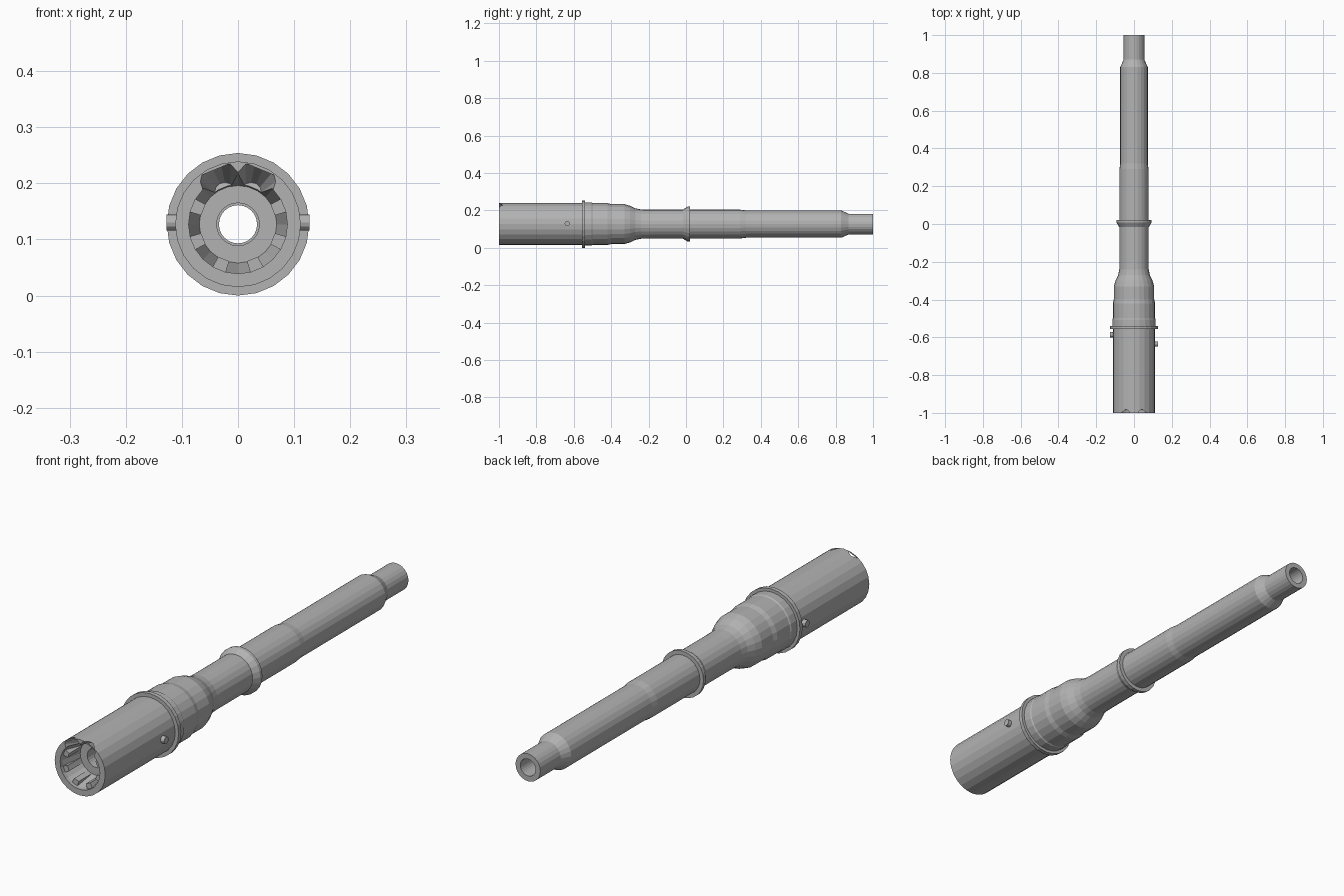
import bpy, bmesh, math
from mathutils import Matrix, Vector

if "Cube" in bpy.data.objects:
    bpy.data.objects.remove(bpy.data.objects["Cube"])

AXIS_Z = 0.127
SIDES = 24
BORE = 0.038

steel = bpy.data.materials.new("grey steel")
steel.use_nodes = True
colour = (0.45, 0.45, 0.45, 1)
steel.diffuse_color = colour
steel.node_tree.nodes["Principled BSDF"].inputs["Base Color"].default_value = colour


def finish(name, bm):
    bmesh.ops.recalc_face_normals(bm, faces=bm.faces)
    mesh = bpy.data.meshes.new(name)
    bm.to_mesh(mesh)
    bm.free()
    mesh.materials.append(steel)
    obj = bpy.data.objects.new(name, mesh)
    bpy.context.collection.objects.link(obj)
    return obj


def lathe(name, profile):
    """Closed (y, radius) loop turned about the long axis."""
    bm = bmesh.new()
    rings = []
    for i in range(SIDES):
        a = math.tau * i / SIDES
        rings.append([bm.verts.new((r * math.sin(a), y, AXIS_Z + r * math.cos(a)))
                      for y, r in profile])
    n = len(profile)
    for i in range(SIDES):
        here, there = rings[i], rings[(i + 1) % SIDES]
        for j in range(n):
            k = (j + 1) % n
            bm.faces.new((here[j], here[k], there[k], there[j]))
    return finish(name, bm)


def rod(name, start, end, r1, r2, sides):
    """Cylinder or cone between two points."""
    start, end = Vector(start), Vector(end)
    d = end - start
    turn = d.to_track_quat("Z", "Y").to_matrix().to_4x4()
    bm = bmesh.new()
    bmesh.ops.create_cone(bm, cap_ends=True, segments=sides, radius1=r1, radius2=r2,
                          depth=d.length,
                          matrix=Matrix.Translation((start + end) / 2) @ turn)
    return finish(name, bm)


# Front sleeve with stop flange, shoulder and socket
sleeve = lathe("sleeve", [
    (-1, 0.112), (-0.557, 0.112), (-0.557, 0.127), (-0.54, 0.127),
    (-0.54, 0.115), (-0.505, 0.115), (-0.50, 0.112), (-0.42, 0.112),
    (-0.40, 0.107), (-0.33, 0.107), (-0.30, 0.098), (-0.27, 0.084),
    (-0.24, 0.078), (-0.20, 0.077), (-0.20, BORE),
    (-0.90, BORE), (-0.90, 0.069), (-0.985, 0.088), (-1, 0.088)])

# Long tube with stepped muzzle
lathe("tube", [
    (-0.20, 0.077), (0.29, 0.077), (0.32, 0.073), (0.83, 0.073),
    (0.87, 0.055), (1, 0.055), (1, BORE - 0.004), (-0.20, BORE - 0.004)])

# Flared collar
lathe("collar", [
    (-0.018, 0.075), (-0.015, 0.079), (0.008, 0.093), (0.022, 0.093), (0.022, 0.075)])

# Two sloped ramps cut through the top of the socket rim
for side in (-1, 1):
    a = math.radians(22.5) * side
    out = Vector((math.sin(a), 0, math.cos(a)))
    centre = Vector((0, 0, AXIS_Z))
    cutter = rod("ramp_cutter", centre + out * 0.083 + Vector((0, -1.005, 0)),
                 centre + out * 0.062 + Vector((0, -0.91, 0)), 0.036, 0.018, 12)
    cutter.hide_render = True
    cutter.hide_set(True)
    mod = sleeve.modifiers.new("ramp", "BOOLEAN")
    mod.operation = "DIFFERENCE"
    mod.solver = "EXACT"
    mod.object = cutter

# Locking lugs around the socket, leaving the ramps open
for i in range(1, 7):
    a = math.radians(22.5 + 45 * i)
    bm = bmesh.new()
    bmesh.ops.create_cube(bm, size=1)
    bmesh.ops.scale(bm, verts=bm.verts, vec=(0.026, 0.08, 0.024))
    bmesh.ops.translate(bm, verts=bm.verts, vec=(0, -0.945, 0.079))
    # Taper each lug toward the axis
    for v in bm.verts:
        if v.co.z < 0.079:
            v.co.x *= 0.8
    bmesh.ops.transform(bm, verts=bm.verts,
                        matrix=Matrix.Translation((0, 0, AXIS_Z)) @ Matrix.Rotation(a, 4, "Y"))
    finish("locking_lug", bm)

# Side pins
for name, side, y in (("left_pin", 1, -0.635), ("right_pin", -1, -0.587)):
    rod(name, (side * 0.10, y, AXIS_Z + 0.003), (side * 0.127, y, AXIS_Z + 0.003),
        0.014, 0.014, 12)
